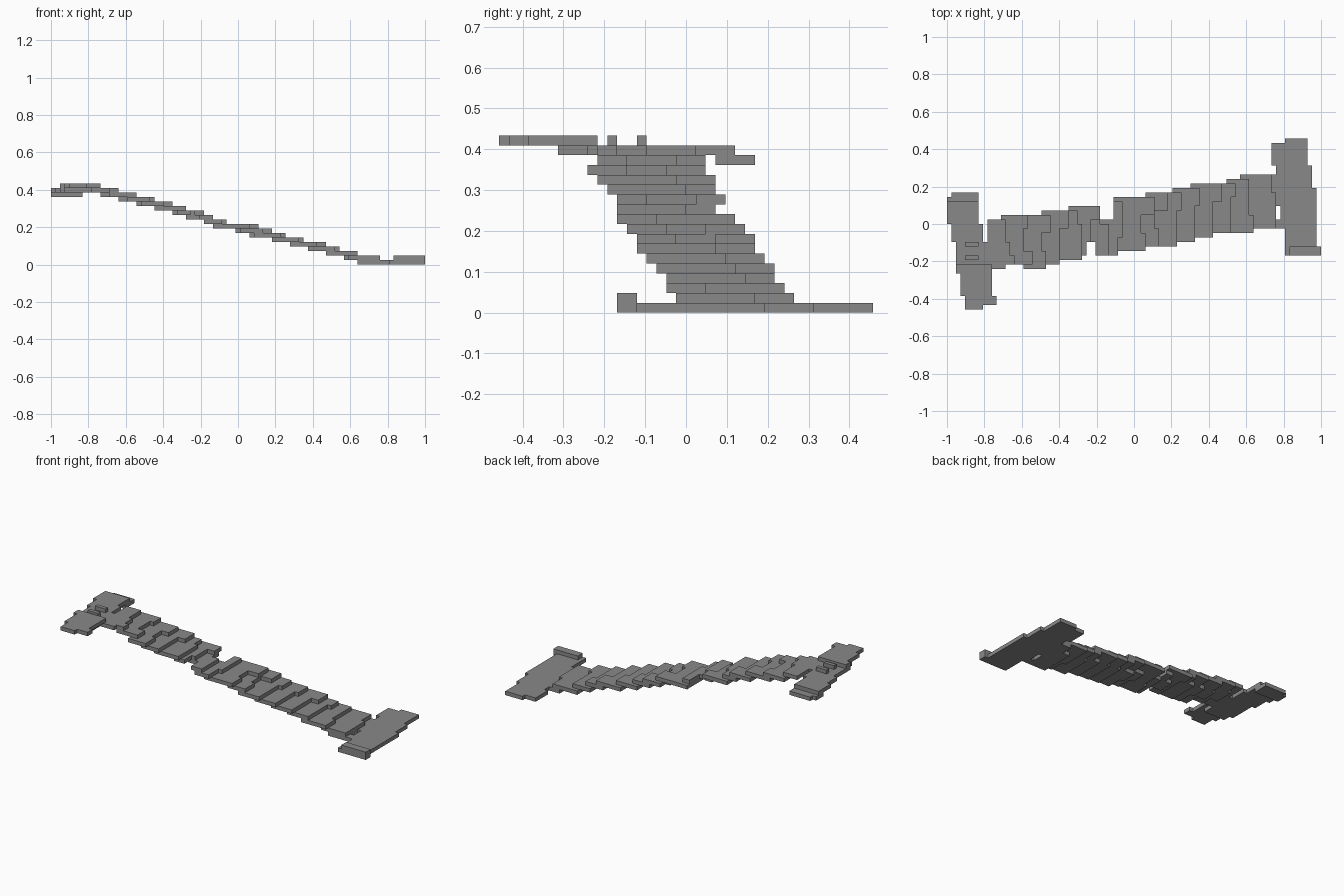
import bpy
import bmesh

cube = bpy.data.objects.get("Cube")
if cube:
    bpy.data.objects.remove(cube, do_unlink=True)

V = 2 / 83          # size of one grid cell, also the slab thickness
Y_EDGE = 19 * V     # half of the depth

stone = bpy.data.materials.new("stone grey")
stone.use_nodes = True
GREY = (0.25, 0.25, 0.25, 1)
stone.diffuse_color = GREY
stone.node_tree.nodes["Principled BSDF"].inputs["Base Color"].default_value = GREY


def snap(value, start):
    return round((value - start) / V) * V + start


def slab(name, layer, rows):
    """Flat slab with a stepped outline; rows are (y0, y1, left, right), front to back."""
    right, left = [], []
    for y0, y1, x0, x1 in rows:
        y0, y1 = snap(y0, -Y_EDGE), snap(y1, -Y_EDGE)
        x0, x1 = snap(x0, -1), snap(x1, -1)
        right += [(x1, y0), (x1, y1)]
        left += [(x0, y0), (x0, y1)]
    outline = []
    for p in right + left[::-1]:
        if not outline or (abs(p[0] - outline[-1][0]) + abs(p[1] - outline[-1][1])) > V / 4:
            outline.append(p)
    bm = bmesh.new()
    base = bm.faces.new([bm.verts.new((x, y, layer * V)) for x, y in outline])
    top = bmesh.ops.extrude_face_region(bm, geom=[base], use_keep_orig=True)
    verts = [g for g in top["geom"] if isinstance(g, bmesh.types.BMVert)]
    bmesh.ops.translate(bm, verts=verts, vec=(0, 0, V))
    bmesh.ops.recalc_face_normals(bm, faces=bm.faces)
    mesh = bpy.data.meshes.new(name)
    bm.to_mesh(mesh)
    bm.free()
    mesh.materials.append(stone)
    bpy.context.collection.objects.link(bpy.data.objects.new(name, mesh))


# Upper landing: raised front floor, two small ridges, main floor, sunken back floor
slab("upper_front_floor", 17, [
    (-.458, -.434, -.9, -.80), (-.434, -.385, -.9, -.74), (-.385, -.265, -.93, -.77),
    (-.265, -.217, -.95, -.77)])
for i, y in enumerate((-.193, -.12)):
    slab(f"upper_ridge_{i + 1}", 17, [(y, y + V, -.905, -.835)])
slab("upper_main_floor", 16, [
    (-.313, -.265, -.93, -.78), (-.265, -.24, -.95, -.78), (-.24, -.217, -.95, -.69),
    (-.217, -.17, -.95, -.64), (-.17, -.1, -.95, -.67), (-.1, 0, -.975, -.81),
    (0, .12, -1, -.835)])
slab("upper_stair_lip", 16, [(-.1, .024, -.785, -.69)])
slab("upper_back_floor", 15, [(.072, .145, -1, -.835), (.145, .169, -.975, -.835)])

# Steps from the top down: front y, back y, then the lower edge at front, middle and back
steps = [
    (-.217, .048, -.55, -.60, -.57),
    (-.24, .048, -.48, -.50, -.45),
    (-.217, .072, -.39, -.40, -.36),
    (-.193, .072, -.28, -.28, -.30),
    (-.169, .096, -.26, -.22, -.19),
    (-.169, .072, -.13, -.13, -.18),
    (-.169, .12, -.09, -.06, -.05),
    (-.145, .145, .06, .03, .10),
    (-.12, .169, .14, .12, .18),
    (-.12, .169, .23, .22, .26),
    (-.096, .193, .33, .33, .36),
    (-.072, .217, .42, .42, .46),
    (-.048, .217, .52, .51, .55),
    (-.048, .241, .64, .62, .62),
    (-.024, .265, .76, .77, .73),
]
above = (-.64, -.69, -.67)
for i, (y0, y1, *edges) in enumerate(steps):
    depth = y1 - y0
    cuts = [y0, y0 + .3 * depth, y0 + .7 * depth, y1]
    starts = [x - 2 * V for x in above]
    if i == 5:      # broken front corner halfway down
        starts[0] = -.21
    if i == 6:      # narrow gap at the back of the broken step
        starts[2] = -.11
    slab(f"step_{i + 1}", 15 - i,
         [(cuts[k], cuts[k + 1], starts[k], edges[k]) for k in range(3)])
    above = edges

# Lower landing with a raised front curb and the support below the last step
slab("lower_floor", 0, [
    (-.169, -.12, .81, 1), (-.12, -.02, .81, .97), (-.02, .02, .65, .97),
    (.02, .1, .79, .97), (.1, .19, .65, .97), (.19, .265, .68, .94),
    (.265, .313, .76, .94), (.313, .434, .735, .92), (.434, .458, .81, .92)])
slab("lower_step_base", 0, [(.02, .1, .65, .77)])
slab("lower_curb", 1, [(-.169, -.12, .83, 1)])
